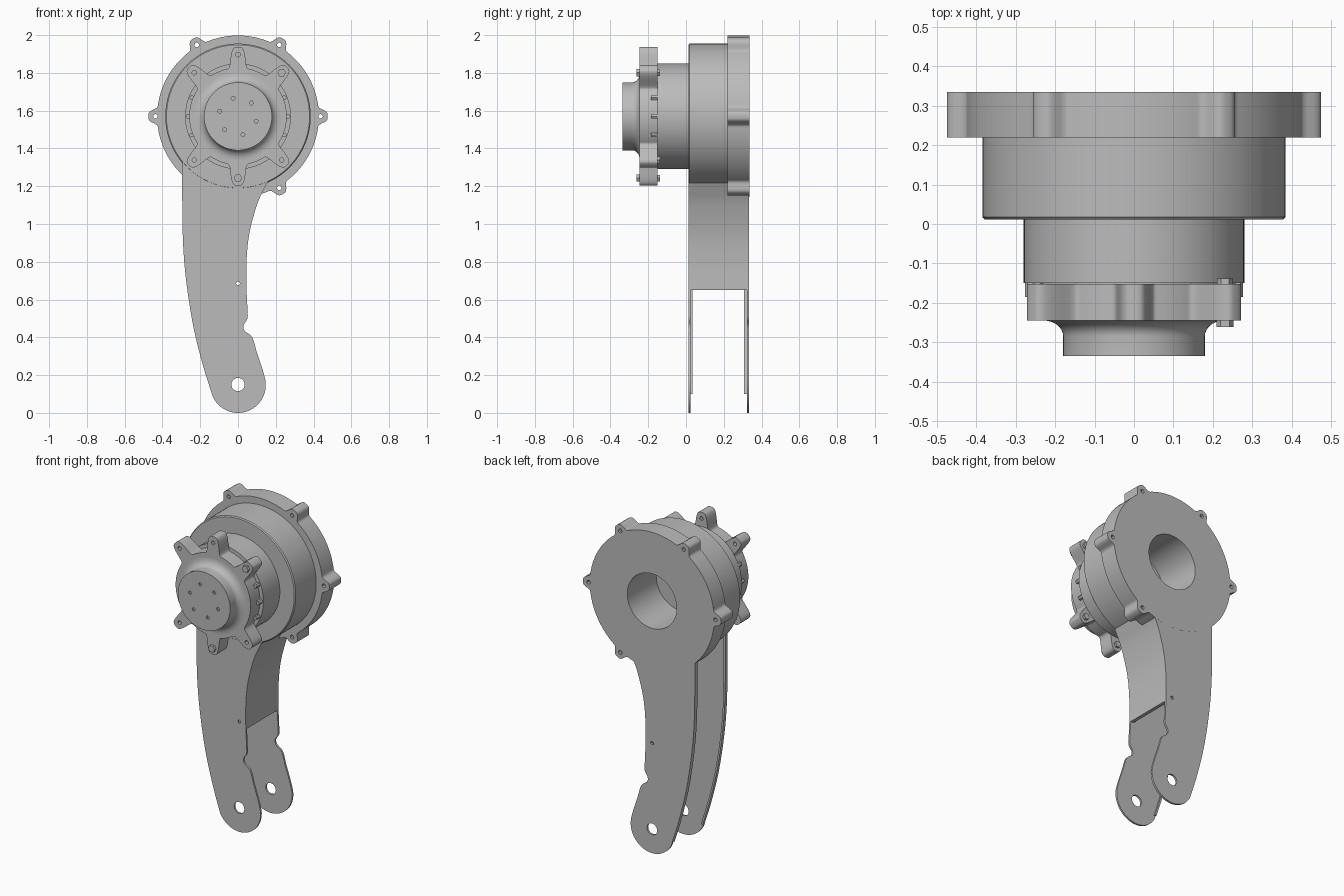
import bpy, bmesh
from math import sin, cos, pi, radians, exp
from mathutils import Matrix, Vector

cube = bpy.data.objects.get("Cube")
if cube:
    bpy.data.objects.remove(cube, do_unlink=True)

AXIS = 1.57      # height of the rotor axis
BORE = 0.17      # rear opening radius
TURN = Matrix.Rotation(pi / 2, 4, 'X')   # drawing plane to the x-z plane

metal = bpy.data.materials.new("plain_grey")
metal.use_nodes = True
grey = (0.5, 0.5, 0.5, 1)
metal.diffuse_color = grey
metal.node_tree.nodes["Principled BSDF"].inputs["Base Color"].default_value = grey


def finish(obj):
    """Material and smooth shading with sharp edges."""
    obj.data.materials.clear()
    obj.data.materials.append(metal)
    bpy.ops.object.select_all(action='DESELECT')
    obj.select_set(True)
    bpy.context.view_layer.objects.active = obj
    bpy.ops.object.shade_smooth_by_angle(angle=radians(30))
    return obj


def slab(name, loops, y0, y1):
    """Extrude an x-z outline from y0 to y1; further loops become holes."""
    curve = bpy.data.curves.new(name, 'CURVE')
    curve.dimensions = '2D'
    curve.fill_mode = 'BOTH'
    curve.extrude = (y1 - y0) / 2
    for loop in loops:
        spline = curve.splines.new('POLY')
        spline.points.add(len(loop) - 1)
        for p, (x, z) in zip(spline.points, loop):
            p.co = (x, z, 0, 1)
        spline.use_cyclic_u = True
    obj = bpy.data.objects.new(name, curve)
    bpy.context.collection.objects.link(obj)
    bpy.ops.object.select_all(action='DESELECT')
    obj.select_set(True)
    bpy.context.view_layer.objects.active = obj
    bpy.ops.object.convert(target='MESH')
    obj = bpy.context.view_layer.objects.active
    obj.data.transform(Matrix.Translation((0, (y0 + y1) / 2, 0)) @ TURN)
    bm = bmesh.new()
    bm.from_mesh(obj.data)
    bmesh.ops.remove_doubles(bm, verts=bm.verts, dist=0.00001)
    bmesh.ops.recalc_face_normals(bm, faces=bm.faces)
    bm.to_mesh(obj.data)
    bm.free()
    return finish(obj)


def lathe(name, profile):
    """Turn an (r, y) profile about the rotor axis."""
    bm = bmesh.new()
    verts = [bm.verts.new((r, y, AXIS)) for r, y in profile]
    edges = [bm.edges.new(pair) for pair in zip(verts, verts[1:])]
    bmesh.ops.spin(bm, geom=verts + edges, cent=(0, 0, AXIS), axis=(0, 1, 0),
                   angle=2 * pi, steps=96)
    bmesh.ops.remove_doubles(bm, verts=bm.verts, dist=0.0001)
    bmesh.ops.recalc_face_normals(bm, faces=bm.faces)
    mesh = bpy.data.meshes.new(name)
    bm.to_mesh(mesh)
    bm.free()
    obj = bpy.data.objects.new(name, mesh)
    bpy.context.collection.objects.link(obj)
    return finish(obj)


def polar(radius, degrees):
    a = radians(degrees)
    return radius * cos(a), AXIS + radius * sin(a)


def ring(centre, radius, n=24):
    return [(centre[0] + radius * cos(2 * pi * i / n),
             centre[1] + radius * sin(2 * pi * i / n)) for i in range(n)]


def lugged(base, tip, width, angles, n=360):
    """Round outline with rounded lugs at the given angles."""
    points = []
    for i in range(n):
        deg = i * 360 / n
        near = min(abs((deg - a + 180) % 360 - 180) for a in angles)
        bump = exp(-(tip * radians(near) / width) ** 4)
        points.append(polar(base + (tip - base) * bump, deg))
    return points


def smooth(points, n=6):
    """Catmull-Rom curve through the points."""
    pts = [Vector(p) for p in [points[0]] + points + [points[-1]]]
    out = []
    for a, b, c, d in zip(pts, pts[1:], pts[2:], pts[3:]):
        for i in range(n):
            t = i / n
            p = 0.5 * (2 * b + (c - a) * t + (2 * a - 5 * b + 4 * c - d) * t * t
                       + (3 * b - a - 3 * c + d) * t ** 3)
            out.append((p.x, p.y))
    return out + [points[-1]]


# Arm outline: outer edge, rounded foot, notched inner edge
left_edge = smooth([(-.295, 1.33), (-.295, 1.1), (-.29, .88), (-.272, .68),
                    (-.235, .45), (-.185, .25), (-.138, .1)])
foot = [(.147 * cos(radians(a)), .147 + .147 * sin(radians(a)))
        for a in range(206, 366, 6)]
notch_edge = smooth([(.146, .17), (.13, .23), (.1, .32), (.075, .4), (.035, .435),
                     (.03, .465), (.05, .5), (.05, .55), (.045, .65)])
web_edge = smooth([(.045, .65), (.045, .8), (.06, .95), (.1, 1.1),
                   (.14, 1.19), (.18, 1.27)])
arm = left_edge + foot + notch_edge + web_edge[1:] + [(.18, 1.33)]
arm_holes = [ring((0, .15), .035), ring((0, .685), .01, 12),
             ring((.085, 1.187), .012, 12)]
lip = left_edge + [(x + .012, z) for x, z in reversed(left_edge)]

slab("front_arm_plate", [arm] + arm_holes[:2], .0125, .024)
slab("front_arm_lip", [lip], .014, .034)
slab("back_arm_plate", [arm] + arm_holes, .322, .3345)
slab("back_arm_lip", [lip], .308, .333)
# Small ear that carries the extra fixing hole
slab("back_arm_ear", [ring((.085, 1.187), .035), ring((.085, 1.187), .012, 12)],
     .225, .334)

# Wall joining both arm plates along the inner edge
web = web_edge[:-4]
slab("arm_web", [web + [(x - .022, z) for x, z in reversed(web)]], .015, .332)

# Drum and rear flange
lathe("drum", [(0, .012), (.379, .012), (.385, .018), (.385, .222),
               (BORE, .222), (BORE, .05), (0, .05)])
flange_lugs = (0, 60, 120, 180, 300)
slab("rear_flange",
     [lugged(.428, .475, .04, flange_lugs), ring((0, AXIS), BORE, 72)]
     + [ring(polar(.437, a), .012, 12) for a in flange_lugs], .22, .335)

# Motor can and lugged front cover
lathe("motor_can", [(0, .02), (.28, .02), (.28, -.15), (.25, -.15),
                    (.25, -.16), (0, -.16)])
cover_lugs = (45, 90, 135, 225, 270, 315)
slab("front_cover",
     [lugged(.258, .367, .05, cover_lugs)]
     + [ring(polar(.327, a), .012, 12) for a in cover_lugs], -.245, -.152)

# Output hub with a flared root and a drilled face
flare = [(.23 - .05 * cos(t * pi / 16), -.285 + .04 * sin(t * pi / 16))
         for t in range(9)]
lathe("output_hub", [(0, -.325), (.18, -.325)] + flare + [(0, -.244)])
slab("hub_face", [ring((0, AXIS), .18, 96)]
     + [ring(polar(.1, 45 + 60 * i), .011, 6) for i in range(6)], -.335, -.325)

# Cover bolts and nuts
for a in (45, 270, 315):
    slab("cover_nut", [ring(polar(.327, a), .02, 6)], -.153, -.138)
for a in (45, 270):
    slab("cover_bolt", [ring(polar(.327, a), .022, 6)], -.262, -.24)

# Small stator tips showing beside the cover
for side in (0, 180):
    for step in (-22, 0, 22):
        slab("stator_tip", [ring(polar(.264, side + step), .013, 6)], -.185, -.148)
